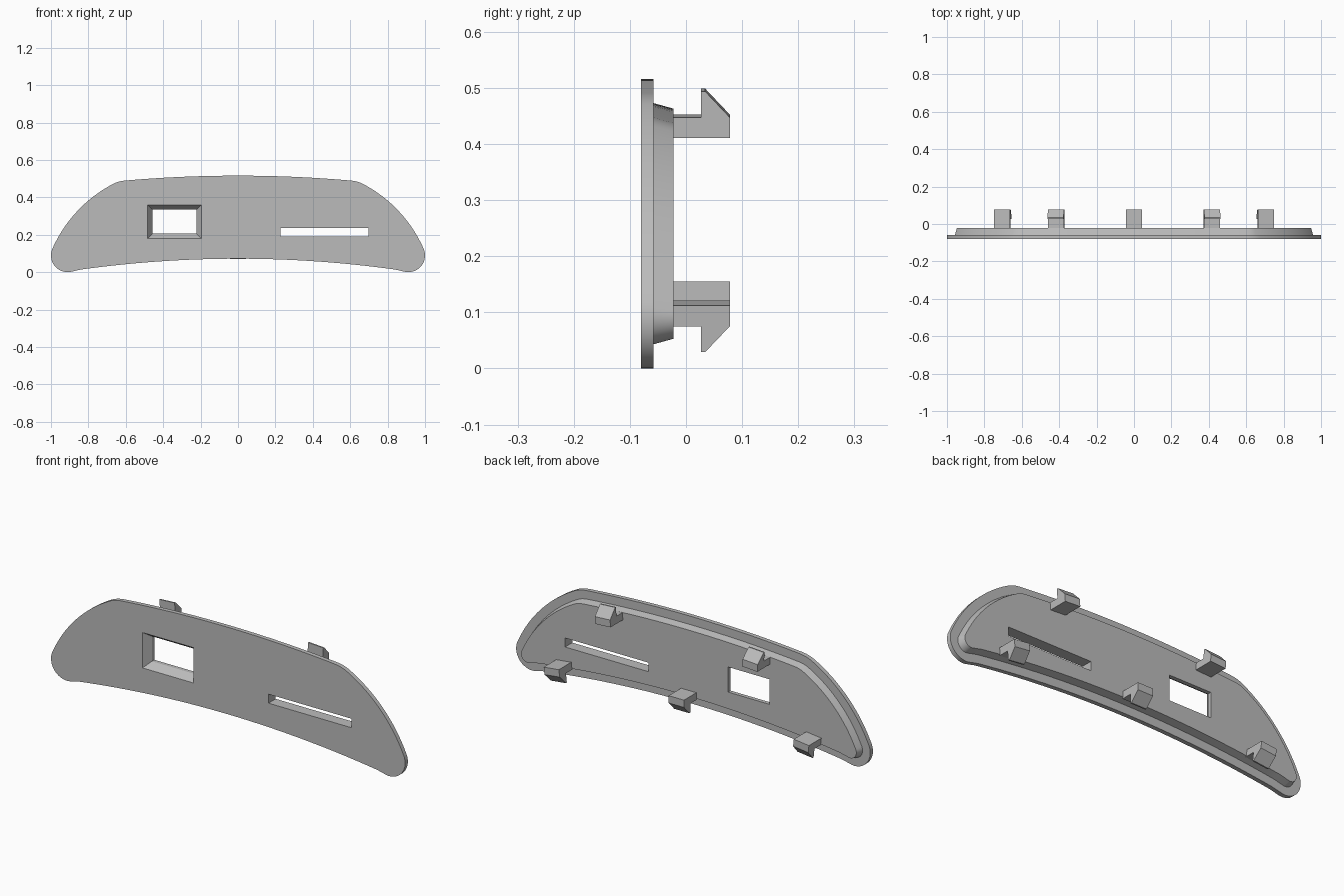
import bpy
import bmesh
from math import cos, sin, radians, atan
from mathutils import Vector, Matrix

cube = bpy.data.objects.get("Cube")
if cube:
    bpy.data.objects.remove(cube, do_unlink=True)

grey = bpy.data.materials.new("plain grey")
grey.use_nodes = True
grey.diffuse_color = (0.5, 0.5, 0.5, 1)
grey.node_tree.nodes["Principled BSDF"].inputs["Base Color"].default_value = (0.5, 0.5, 0.5, 1)

FRONT, STEP, BACK, TIP = -0.08, -0.058, -0.022, 0.078


def top_z(x):
    return 0.516 - 0.072 * x * x


def bottom_z(x):
    return 0.072 - 0.082 * x * x


def arc(centre, radius, start, end, steps):
    angles = [radians(start + (end - start) * i / steps) for i in range(steps + 1)]
    return [Vector((centre[0] + radius * cos(a), centre[1] + radius * sin(a))) for a in angles]


def loft(name, rings):
    """Skin a list of equal point rings and cap both ends."""
    bm = bmesh.new()
    loops = [[bm.verts.new(p) for p in ring] for ring in rings]
    n = len(loops[0])
    for a, b in zip(loops, loops[1:]):
        for i in range(n):
            j = (i + 1) % n
            bm.faces.new((a[i], a[j], b[j], b[i]))
    bm.faces.new(loops[0][::-1])
    bm.faces.new(loops[-1])
    bmesh.ops.recalc_face_normals(bm, faces=bm.faces)
    mesh = bpy.data.meshes.new(name)
    bm.to_mesh(mesh)
    bm.free()
    mesh.materials.append(grey)
    obj = bpy.data.objects.new(name, mesh)
    bpy.context.collection.objects.link(obj)
    return obj


def half_outline():
    """Right half of the curved panel, from bottom middle to top middle."""
    pts = [Vector((x, bottom_z(x))) for x in (0.897 * i / 16 for i in range(16))]
    pts += arc((0.91, 0.09), 0.09, -98, 24, 16)
    pts += arc((0.334, -0.166), 0.72, 24, 62, 16)[1:]
    a, b, c = pts[-1], Vector((0.641, 0.4865)), Vector((0.6, top_z(0.6)))
    for i in range(1, 7):
        t = i / 6
        pts.append(a * (1 - t) ** 2 + b * 2 * t * (1 - t) + c * t * t)
    pts += [Vector((x, top_z(x))) for x in (0.6 - 0.05 * i for i in range(1, 13))]
    return pts


half = half_outline()
half[-1].x = 0
outline = half + [Vector((-p.x, p.y)) for p in half[-2:0:-1]]


def inset(points, amount):
    result = []
    for i, p in enumerate(points):
        d1 = (p - points[i - 1]).normalized()
        d2 = (points[(i + 1) % len(points)] - p).normalized()
        n1, n2 = Vector((-d1.y, d1.x)), Vector((-d2.y, d2.x))
        result.append(p + (n1 + n2) * amount / (1 + n1.dot(n2)))
    return result


def ring(points, y):
    return [(p[0], y, p[1]) for p in points]


def rect(x0, x1, z0, z1, y, grow=0):
    return ring([(x0 - grow, z0 - grow), (x1 + grow, z0 - grow),
                 (x1 + grow, z1 + grow), (x0 - grow, z1 + grow)], y)


# Panel with a thin rim and a tapered raised back
panel = loft("panel", [ring(outline, FRONT), ring(outline, STEP),
                       ring(inset(outline, 0.043), STEP), ring(inset(outline, 0.053), BACK)])

# Bevelled window and long slot cut through the panel
window = (-0.457, -0.222, 0.206, 0.334)
slot = (0.228, 0.698, 0.19, 0.236)
cutters = [
    loft("window_cutter", [rect(*window, -0.1, 0.04), rect(*window, -0.042), rect(*window, 0.05)]),
    loft("slot_cutter", [rect(*slot, -0.15), rect(*slot, 0.05)]),
]
bpy.context.view_layer.objects.active = panel
for cutter in cutters:
    cutter.hide_render = True
    mod = panel.modifiers.new("cut", "BOOLEAN")
    mod.operation = "DIFFERENCE"
    mod.solver = "EXACT"
    mod.object = cutter
    bpy.ops.object.modifier_apply(modifier=mod.name)
    bpy.data.objects.remove(cutter, do_unlink=True)

panel.select_set(True)
bpy.ops.object.shade_smooth_by_angle(angle=radians(12))

# Snap clips: profile in y and outward height, extruded along x
STEM, HOOK, WIDTH = 0.037, 0.0465, 0.086
profile = [(BACK - 0.005, -STEM), (TIP, -STEM), (TIP, 0), (0.034, HOOK),
           (0.027, HOOK), (0.027, 0), (BACK - 0.005, 0)]


def clip(name, x, z, slope, outward):
    rings = [[(side * WIDTH / 2, y, h * outward) for y, h in profile] for side in (-1, 1)]
    obj = loft(name, rings)
    obj.data.transform(Matrix.Translation((x, 0, z)) @ Matrix.Rotation(atan(slope), 4, "Y"))


clip("bottom_clip_middle", 0, 0.118, 0, -1)
for side, label in ((1, "left"), (-1, "right")):
    clip("top_clip_" + label, side * 0.417, 0.45, side * 0.06, 1)
    clip("bottom_clip_" + label, side * 0.702, 0.08, side * 0.113, -1)
